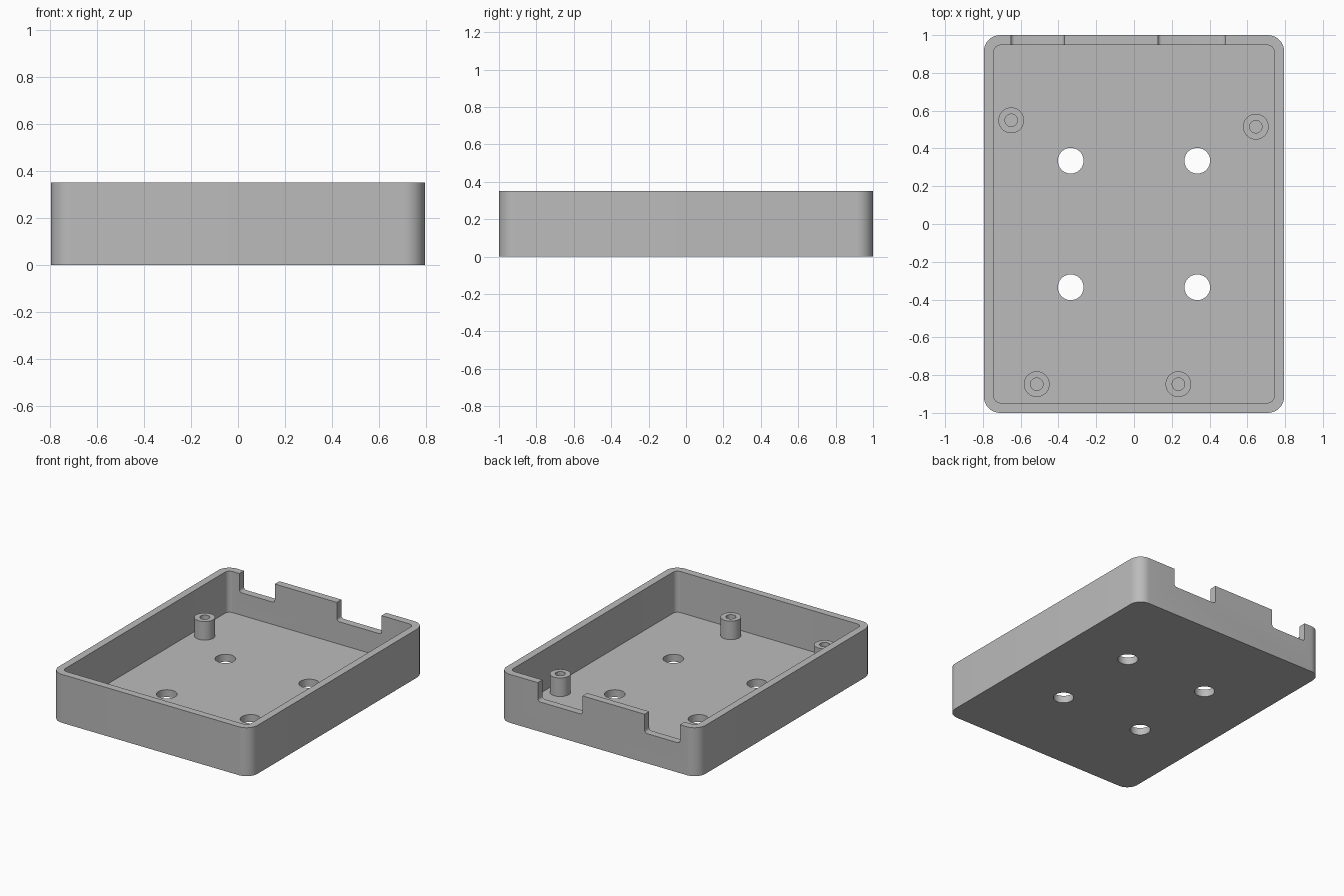
import bpy, bmesh, math

cube = bpy.data.objects.get("Cube")
if cube:
    bpy.data.objects.remove(cube, do_unlink=True)

HALF_X, HALF_Y, HEIGHT = 0.795, 1.0, 0.35
WALL, FLOOR = 0.053, 0.053
NOTCH_Z = 0.215

grey = bpy.data.materials.new("plain grey")
grey.use_nodes = True
GREY = (0.5, 0.5, 0.5, 1)
grey.diffuse_color = GREY
grey.node_tree.nodes["Principled BSDF"].inputs["Base Color"].default_value = GREY


def rounded_rect(hx, hy, r, steps=10):
    """Counter-clockwise outline with rounded corners."""
    pts = []
    for k, (sx, sy) in enumerate([(1, 1), (-1, 1), (-1, -1), (1, -1)]):
        for i in range(steps + 1):
            a = (k + i / steps) * math.pi / 2
            pts.append((sx * (hx - r) + r * math.cos(a), sy * (hy - r) + r * math.sin(a)))
    return pts


def circle(r, n=48):
    return [(r * math.cos(i * math.tau / n), r * math.sin(i * math.tau / n)) for i in range(n)]


def finish(name, bm):
    bmesh.ops.recalc_face_normals(bm, faces=bm.faces)
    mesh = bpy.data.meshes.new(name)
    bm.to_mesh(mesh)
    bm.free()
    mesh.materials.append(grey)
    obj = bpy.data.objects.new(name, mesh)
    bpy.context.collection.objects.link(obj)
    return obj


def prism(name, outline, place, direction):
    """Extrude an outline; place maps its 2D points into space."""
    bm = bmesh.new()
    face = bm.faces.new([bm.verts.new(place(u, v)) for u, v in outline])
    new = bmesh.ops.extrude_face_region(bm, geom=[face])["geom"]
    bmesh.ops.translate(bm, vec=direction, verts=[g for g in new if isinstance(g, bmesh.types.BMVert)])
    return finish(name, bm)


def activate(obj):
    bpy.ops.object.select_all(action='DESELECT')
    obj.select_set(True)
    bpy.context.view_layer.objects.active = obj


def cut(obj, cutter):
    cutter.hide_render = True
    mod = obj.modifiers.new("cut", 'BOOLEAN')
    mod.operation, mod.solver, mod.object = 'DIFFERENCE', 'EXACT', cutter
    activate(obj)
    bpy.ops.object.modifier_apply(modifier=mod.name)
    bpy.data.objects.remove(cutter, do_unlink=True)


# Open tray with rounded corners
tray = prism("tray", rounded_rect(HALF_X, HALF_Y, 0.087),
             lambda u, v: (u, v, 0), (0, 0, HEIGHT))
cut(tray, prism("cavity_cutter", rounded_rect(HALF_X - WALL, HALF_Y - WALL, 0.036),
                lambda u, v: (u, v, FLOOR), (0, 0, 1)))

# Four round holes through the floor
for sx in (-1, 1):
    for sy in (-1, 1):
        cut(tray, prism("hole_cutter", circle(0.068),
                        lambda u, v: (u + sx * 0.335, v + sy * 0.335, -0.1), (0, 0, 0.3)))

# Connector notches in the back wall, rounded at the bottom
for x0, x1 in ((-0.652, -0.369), (0.127, 0.485)):
    cut(tray, prism("notch_cutter", rounded_rect((x1 - x0) / 2, 0.2, 0.02, 6),
                    lambda u, v: (u + (x0 + x1) / 2, 0.9, v + NOTCH_Z + 0.2), (0, 0.2, 0)))

# Hollow mounting posts
posts = []
for i, (x, y) in enumerate([(-0.65, 0.549), (0.645, 0.515), (-0.515, -0.848), (0.235, -0.848)]):
    bm = bmesh.new()
    rings = [[bm.verts.new((x + px, y + py, z)) for px, py in circle(r)]
             for r, z in ((0.068, FLOOR), (0.068, FLOOR + 0.134), (0.033, FLOOR + 0.134), (0.033, FLOOR))]
    for low, high in zip(rings, rings[1:]):
        for j in range(len(low)):
            k = (j + 1) % len(low)
            bm.faces.new((low[j], low[k], high[k], high[j]))
    posts.append(finish(f"mounting_post_{i + 1}", bm))

for obj in [tray] + posts:
    activate(obj)
    bpy.ops.object.shade_smooth_by_angle(angle=math.radians(30))
